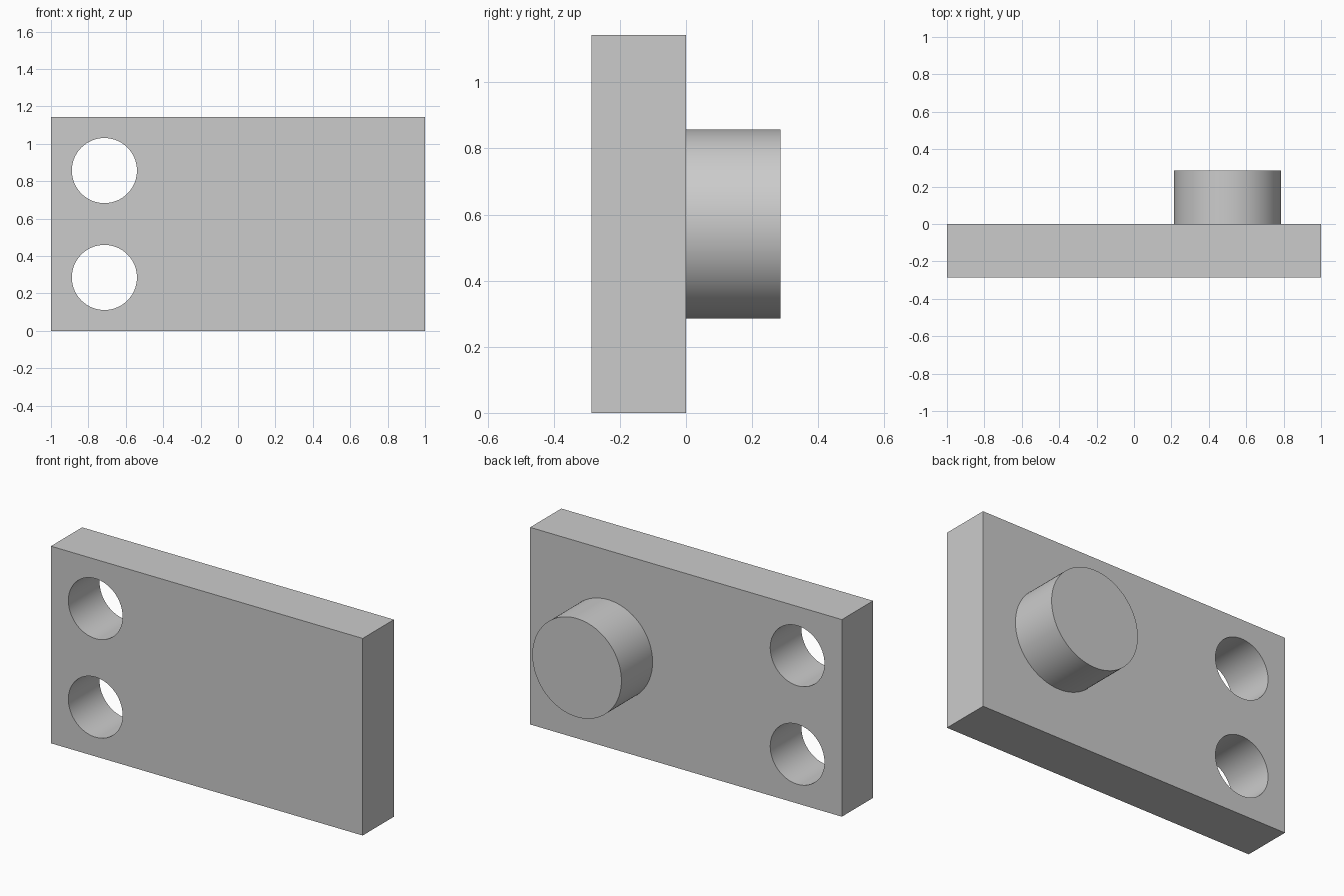
import bpy
import math

cube = bpy.data.objects.get("Cube")
if cube:
    bpy.data.objects.remove(cube, do_unlink=True)

UNIT = 2 / 7            # plate thickness, also the boss radius and height
HEIGHT = 4 * UNIT

grey = bpy.data.materials.new("plain grey")
grey.use_nodes = True
colour = (0.6, 0.6, 0.6, 1)
grey.diffuse_color = colour
grey.node_tree.nodes["Principled BSDF"].inputs["Base Color"].default_value = colour


def cylinder_y(name, x, z, radius, y_start, y_end):
    """Round bar running along y."""
    bpy.ops.mesh.primitive_cylinder_add(
        vertices=96, radius=radius, depth=y_end - y_start,
        location=(x, (y_start + y_end) / 2, z), rotation=(math.pi / 2, 0, 0))
    obj = bpy.context.object
    obj.name = name
    obj.data.materials.append(grey)
    return obj


def smooth(obj):
    bpy.ops.object.select_all(action="DESELECT")
    obj.select_set(True)
    bpy.context.view_layer.objects.active = obj
    bpy.ops.object.shade_smooth_by_angle(angle=math.radians(30))


# Upright rectangular plate
bpy.ops.mesh.primitive_cube_add(size=1, location=(0, -UNIT / 2, HEIGHT / 2))
plate = bpy.context.object
plate.name = "plate"
plate.scale = (2, UNIT, HEIGHT)
bpy.ops.object.transform_apply(location=False, rotation=False, scale=True)
plate.data.materials.append(grey)

# Two through holes, one above the other
for label, z in (("lower", UNIT), ("upper", 3 * UNIT)):
    cutter = cylinder_y(label + "_hole_cutter", -2.5 * UNIT, z, 0.174, -2 * UNIT, UNIT)
    cutter.hide_render = True
    bpy.context.view_layer.objects.active = plate
    cut = plate.modifiers.new(label + " hole", "BOOLEAN")
    cut.operation = "DIFFERENCE"
    cut.solver = "EXACT"
    cut.object = cutter
    bpy.ops.object.modifier_apply(modifier=cut.name)
    bpy.data.objects.remove(cutter, do_unlink=True)
smooth(plate)

# Round boss on the back, seated slightly into the plate
boss = cylinder_y("boss", 1.75 * UNIT, HEIGHT / 2, UNIT, -0.02, UNIT)
smooth(boss)
